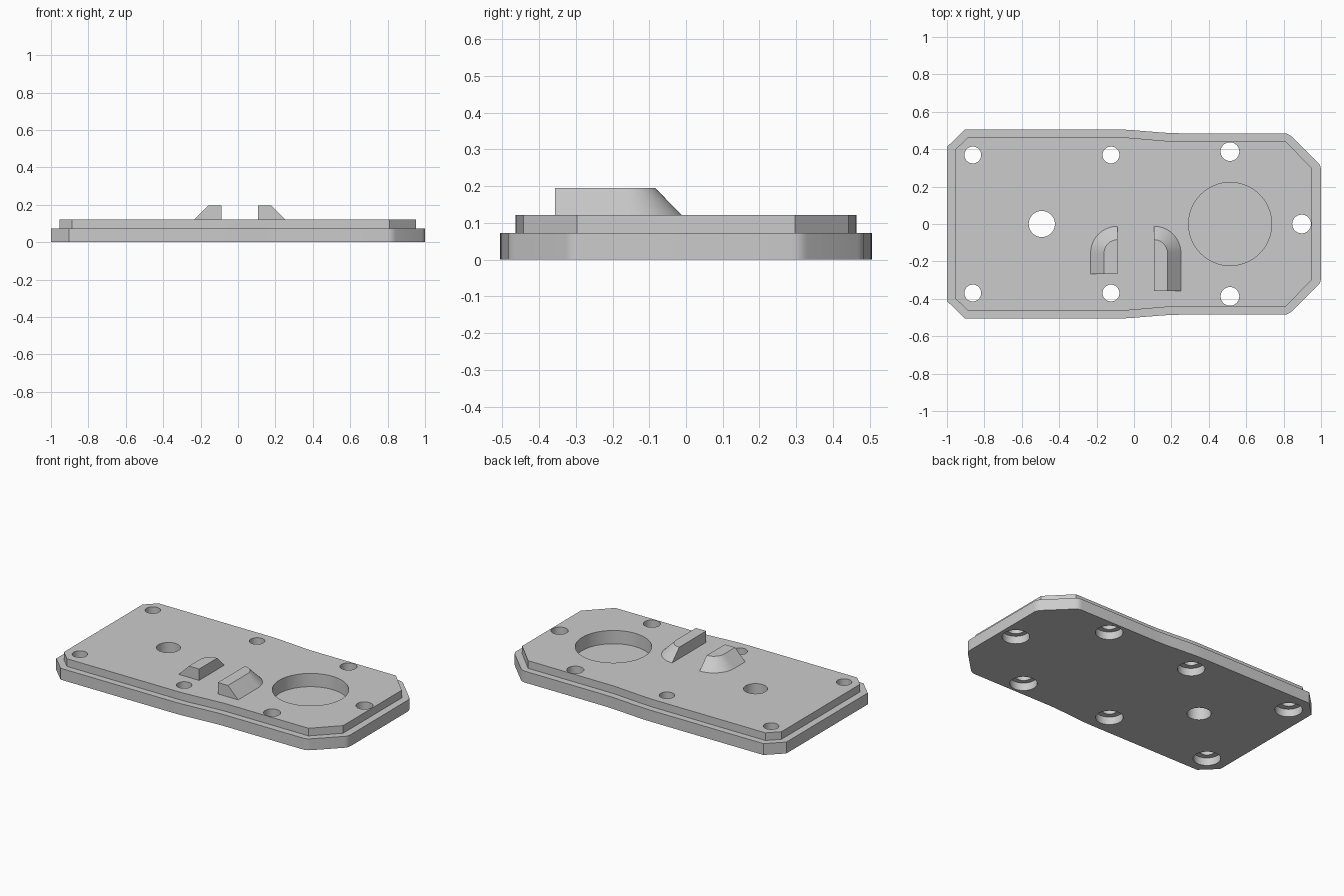
import bpy, bmesh
from math import pi, sin, cos, radians
from mathutils import Vector

cube = bpy.data.objects.get("Cube")
if cube:
    bpy.data.objects.remove(cube, do_unlink=True)

grey = bpy.data.materials.new("plain grey")
grey.use_nodes = True
colour = (0.6, 0.6, 0.6, 1)
grey.diffuse_color = colour
grey.node_tree.nodes["Principled BSDF"].inputs["Base Color"].default_value = colour

BASE_TOP, PANEL_TOP, RIDGE_TOP = 0.073, 0.122, 0.195


def loft(bm, rings):
    """Close a solid through rings given as (2D points, height)."""
    rows = [[bm.verts.new((x, y, z)) for x, y in pts] for pts, z in rings]
    n = len(rows[0])
    for low, high in zip(rows, rows[1:]):
        for i in range(n):
            j = (i + 1) % n
            bm.faces.new((low[i], low[j], high[j], high[i]))
    bm.faces.new(rows[0][::-1])
    bm.faces.new(rows[-1])


def make_object(name, bm):
    bmesh.ops.remove_doubles(bm, verts=bm.verts, dist=0.0002)
    bmesh.ops.recalc_face_normals(bm, faces=bm.faces)
    mesh = bpy.data.meshes.new(name)
    bm.to_mesh(mesh)
    bm.free()
    mesh.materials.append(grey)
    obj = bpy.data.objects.new(name, mesh)
    bpy.context.collection.objects.link(obj)
    return obj


def shade(obj):
    bpy.ops.object.select_all(action="DESELECT")
    obj.select_set(True)
    bpy.context.view_layer.objects.active = obj
    bpy.ops.object.shade_smooth_by_angle(angle=radians(25))


def outline(half, steps=4):
    """Mirror (x, y, rounding) corners across y and round each one."""
    corners = half + [(x, -y, r) for x, y, r in reversed(half)]
    pts = []
    for i, (x, y, r) in enumerate(corners):
        p = Vector((x, y))
        a = Vector(corners[i - 1][:2]) - p
        b = Vector(corners[(i + 1) % len(corners)][:2]) - p
        a, b = p + a.normalized() * r, p + b.normalized() * r
        for k in range(steps + 1):
            t = k / steps
            pts.append(a * (1 - t) ** 2 + p * 2 * t * (1 - t) + b * t * t)
    return pts


def circle(x, y, r, n=48):
    return [(x + r * cos(2 * pi * i / n), y + r * sin(2 * pi * i / n)) for i in range(n)]


# Plate: wide base with a raised, slightly smaller panel
base = outline([(-1, 0.412, 0), (-0.903, 0.506, 0), (-0.06, 0.506, 0.06),
                (0.2, 0.485, 0.06), (0.825, 0.485, 0.025), (1, 0.312, 0.025)])
panel = outline([(-0.955, 0.398, 0), (-0.888, 0.464, 0), (-0.06, 0.464, 0.04),
                 (0.2, 0.442, 0.04), (0.81, 0.442, 0), (0.953, 0.297, 0)])
bm = bmesh.new()
loft(bm, [(base, 0), (base, BASE_TOP), (panel, BASE_TOP), (panel, PANEL_TOP)])
plate = make_object("plate", bm)

# Cutter: counterbored screw holes, plain hole and round pocket
bm = bmesh.new()
screws = [(0.896, 0, 0.05)]
for side in (-1, 1):
    screws += [(-0.862, side * 0.369, 0.045), (-0.123, side * 0.369, 0.045),
               (0.513, side * 0.387, 0.05)]
for x, y, r in screws:
    wide, narrow = circle(x, y, 0.08), circle(x, y, r)
    loft(bm, [(wide, -0.1), (wide, 0.05), (narrow, 0.05), (narrow, 0.3)])
plain = circle(-0.493, 0, 0.07)
loft(bm, [(plain, -0.1), (plain, 0.3)])
pocket = circle(0.514, 0, 0.222, 96)
loft(bm, [(pocket, 0.037), (pocket, 0.3)])
cutter = make_object("hole_cutter", bm)
cutter.hide_render = True

cut = plate.modifiers.new("holes", "BOOLEAN")
cut.operation = "DIFFERENCE"
cut.solver = "EXACT"
cut.object = cutter
bpy.context.view_layer.objects.active = plate
bpy.ops.object.modifier_apply(modifier="holes")
bpy.data.objects.remove(cutter, do_unlink=True)
shade(plate)


# Ridges: upright inner wall, sloped outer side turning round the back corner
def ridge(name, wall_x, side, front_y, turn_y=-0.156):
    def ring(r):
        arc = [(wall_x + side * r * cos(i * pi / 32), turn_y + r * sin(i * pi / 32))
               for i in range(17)]
        return [(wall_x, front_y), (wall_x + side * r, front_y)] + arc

    bm = bmesh.new()
    loft(bm, [(ring(0.144), PANEL_TOP), (ring(0.072), RIDGE_TOP)])
    shade(make_object(name, bm))


ridge("right_ridge", -0.088, -1, -0.268)
ridge("left_ridge", 0.107, 1, -0.357)
